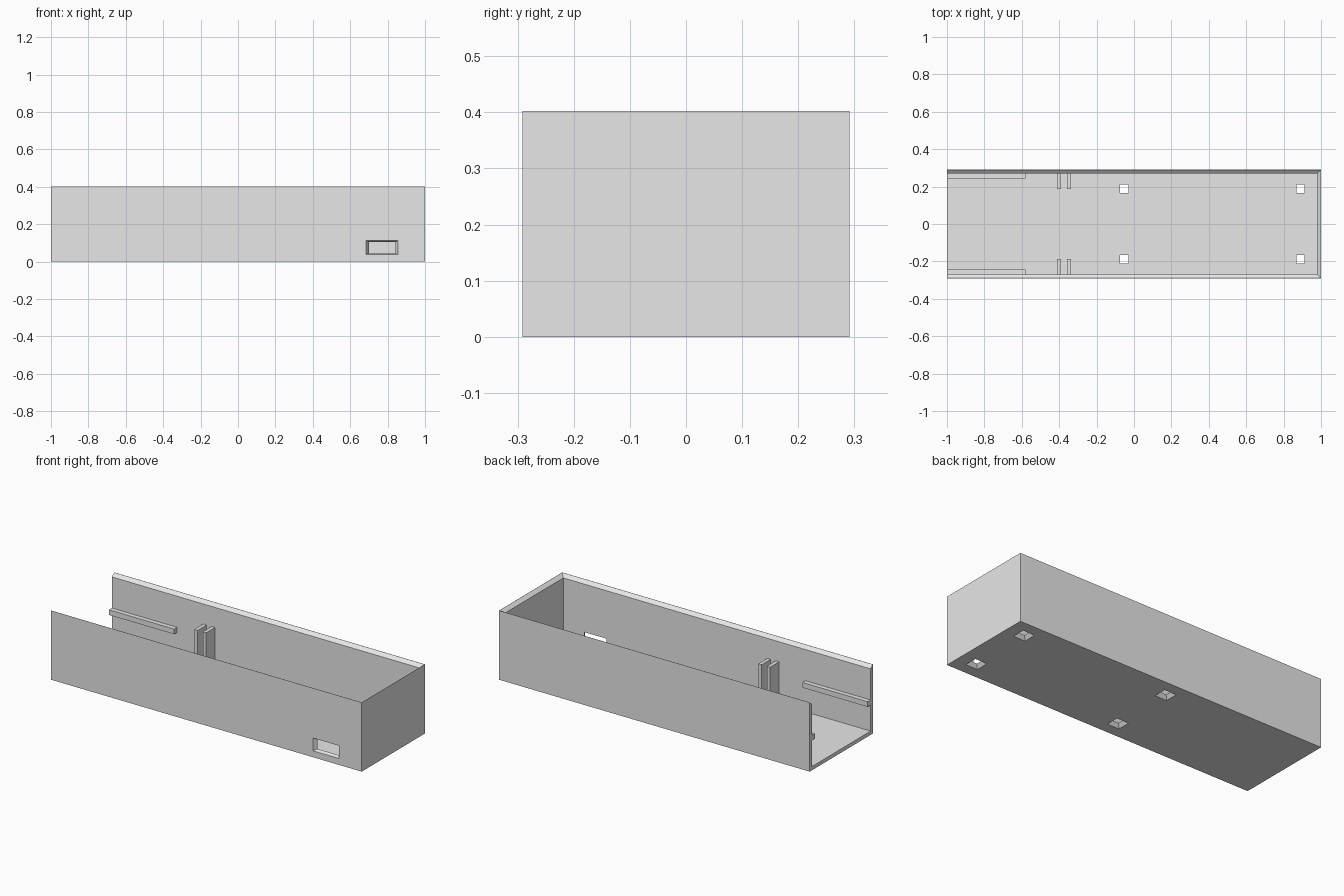
import bpy, bmesh

if "Cube" in bpy.data.objects:
    bpy.data.objects.remove(bpy.data.objects["Cube"], do_unlink=True)

L, W, H = 1.0, 0.291, 0.402      # half length, half width, height
T = 0.022                        # wall thickness
RIM = 0.018                      # depth of the sloped rim

grey = bpy.data.materials.new("light grey")
grey.use_nodes = True
grey.diffuse_color = (0.8, 0.8, 0.8, 1)
grey.node_tree.nodes["Principled BSDF"].inputs["Base Color"].default_value = (0.8, 0.8, 0.8, 1)


def loft(name, rings):
    """Closed solid through stacked loops of points."""
    bm = bmesh.new()
    loops = [[bm.verts.new(p) for p in ring] for ring in rings]
    for a, b in zip(loops, loops[1:]):
        for i in range(len(a)):
            j = (i + 1) % len(a)
            bm.faces.new((a[i], a[j], b[j], b[i]))
    bm.faces.new(loops[0][::-1])
    bm.faces.new(loops[-1])
    bmesh.ops.recalc_face_normals(bm, faces=bm.faces)
    mesh = bpy.data.meshes.new(name)
    bm.to_mesh(mesh)
    bm.free()
    mesh.materials.append(grey)
    obj = bpy.data.objects.new(name, mesh)
    bpy.context.collection.objects.link(obj)
    return obj


def flat_ring(x0, x1, y0, y1, z):
    return [(x0, y0, z), (x1, y0, z), (x1, y1, z), (x0, y1, z)]


def upright_ring(x0, x1, z0, z1, y):
    return [(x0, y, z0), (x1, y, z0), (x1, y, z1), (x0, y, z1)]


def box(name, x0, x1, y0, y1, z0, z1):
    return loft(name, [flat_ring(x0, x1, y0, y1, z) for z in (z0, z1)])


def cut(target, cutter):
    cutter.hide_render = True
    mod = target.modifiers.new("cut", 'BOOLEAN')
    mod.operation = 'DIFFERENCE'
    mod.solver = 'EXACT'
    mod.object = cutter
    bpy.context.view_layer.objects.active = target
    bpy.ops.object.modifier_apply(modifier=mod.name)
    bpy.data.objects.remove(cutter, do_unlink=True)


# Tray: block hollowed from above, open at one end, with an inward sloping rim
tray = box("tray", -L, L, -W, W, 0, H)


def cavity_ring(inset, z):
    return flat_ring(-L - 0.2, L - inset, -W + inset, W - inset, z)


cut(tray, loft("cavity_cutter", [
    cavity_ring(T, T), cavity_ring(T, H - RIM),
    cavity_ring(0.001, H), cavity_ring(0.001, H + 0.1)]))

# Countersunk square screw holes in the floor
for x in (-0.052, 0.89):
    for y in (-0.189, 0.189):
        rings = [flat_ring(x - r, x + r, y - r, y + r, z)
                 for r, z in ((0.039, -0.001), (0.0225, T), (0.0225, T + 0.02))]
        cut(tray, loft("hole_cutter", rings))

# Tapered socket opening in the front wall
cut(tray, loft("socket_cutter", [
    upright_ring(0.685, 0.855, 0.037, 0.112, -W - 0.001),
    upright_ring(0.70, 0.842, 0.044, 0.105, -W + T),
    upright_ring(0.70, 0.842, 0.044, 0.105, -W + T + 0.02)]))

# Rails and paired slot ribs on both long walls
for side, s in (("front", -1), ("back", 1)):
    wall = s * (W - T / 2)
    lo, hi = sorted((wall, s * 0.242))
    box(side + "_rail", -L, -0.58, lo, hi, 0.173, 0.203)
    lo, hi = sorted((wall, s * 0.186))
    for label, x in (("outer", -0.411), ("inner", -0.357)):
        box(f"{side}_{label}_rib", x, x + 0.021, lo, hi, T / 2, 0.268)
